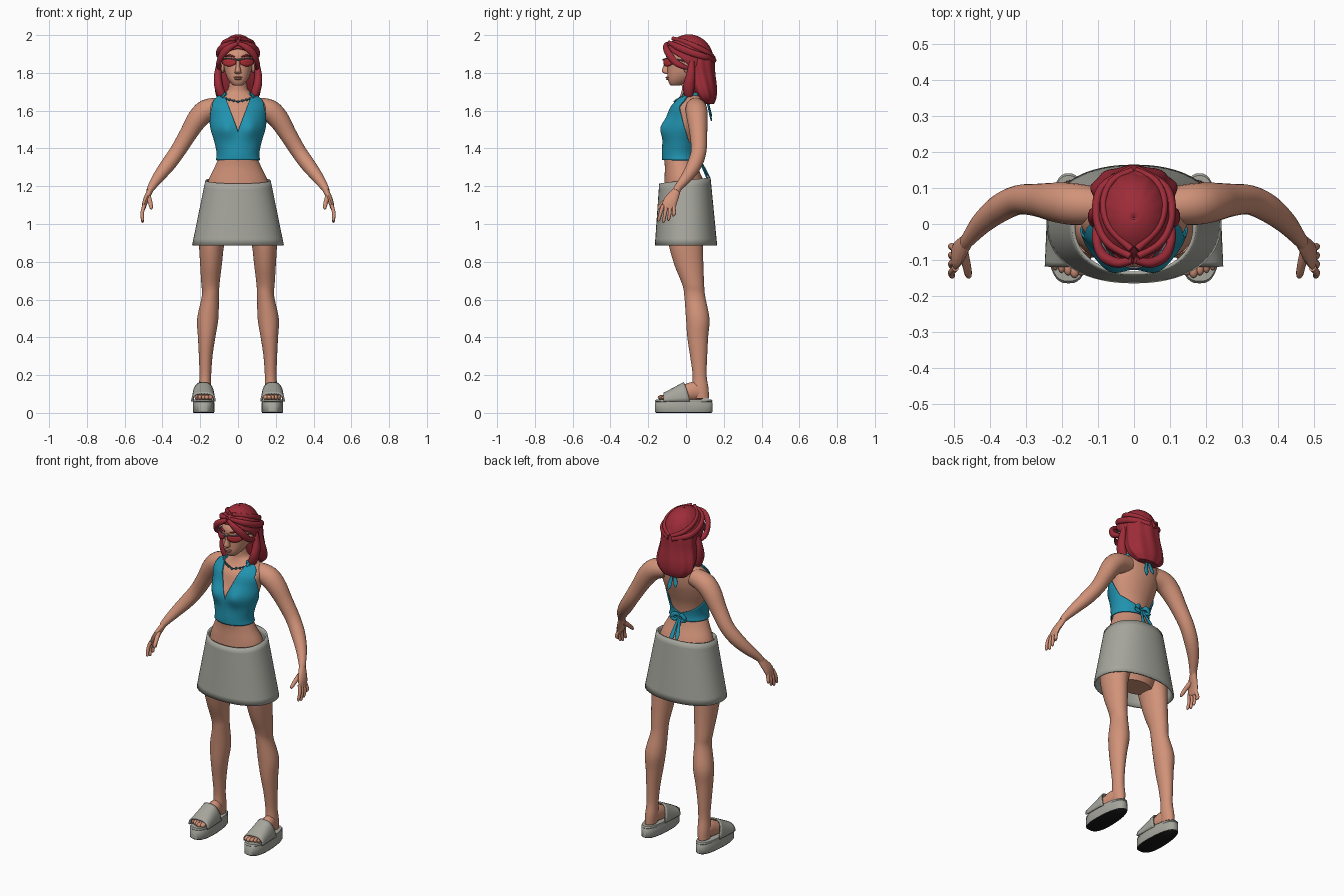
import bpy, bmesh
from math import sin, cos, asin, pi, radians, exp, copysign
from mathutils import Vector, Matrix

if "Cube" in bpy.data.objects:
    bpy.data.objects.remove(bpy.data.objects["Cube"])


def material(name, *rgb):
    m = bpy.data.materials.new(name)
    m.use_nodes = True
    m.diffuse_color = (*rgb, 1)
    m.node_tree.nodes["Principled BSDF"].inputs["Base Color"].default_value = (*rgb, 1)
    return m


SKIN = material("warm skin", .64, .29, .19)
LIPS = material("lip rose", .5, .19, .14)
HAIR = material("red hair", .34, .025, .04)
TEAL = material("teal fabric", .015, .29, .43)
BEAD = material("dark teal bead", .01, .1, .15)
GREY = material("warm grey", .38, .38, .34)
BLACK = material("black sole", .01, .01, .01)
LENS = material("red lens", .45, .03, .04)
FRAME = material("slate frame", .13, .16, .2)


def spline(pts, k=5):
    """Smooth curve through tuples of any length."""
    out = []
    for i in range(len(pts) - 1):
        four = zip(pts[max(i - 1, 0)], pts[i], pts[i + 1], pts[min(i + 2, len(pts) - 1)])
        four = list(four)
        for j in range(k):
            t = j / k
            out.append(tuple(b + t * (c - a) / 2 + t * t * (a - 2.5 * b + 2 * c - d / 2)
                             + t ** 3 * (1.5 * (b - c) + (d - a) / 2) for a, b, c, d in four))
    return out + [tuple(pts[-1])]


def lerp(table, v):
    """Row of a table, keyed by its rising first column."""
    for lo, hi in zip(table, table[1:]):
        if v <= hi[0]:
            f = max(0, (v - lo[0]) / (hi[0] - lo[0]))
            return [a + f * (b - a) for a, b in zip(lo, hi)][1:]
    return list(table[-1][1:])


def finish(bm, name, mat, mirror=False, thick=0):
    me = bpy.data.meshes.new(name)
    bmesh.ops.recalc_face_normals(bm, faces=bm.faces)
    bm.to_mesh(me)
    bm.free()
    me.materials.append(mat)
    me.shade_smooth()
    me.set_sharp_from_angle(angle=radians(50))
    ob = bpy.data.objects.new(name, me)
    bpy.context.collection.objects.link(ob)
    if thick:
        mod = ob.modifiers.new("Thickness", "SOLIDIFY")
        mod.thickness, mod.offset = thick, 0
    if mirror:
        ob.modifiers.new("Mirror", "MIRROR")
    return ob


def skin_rows(name, rows, mat, closed=True, **kw):
    """Join rows of points with quads; closed rows also get end caps."""
    bm = bmesh.new()
    grid = [[bm.verts.new(p) for p in row] for row in rows]
    n = len(grid[0])
    for a, b in zip(grid, grid[1:]):
        for i in range(n if closed else n - 1):
            j = (i + 1) % n
            bm.faces.new((a[i], a[j], b[j], b[i]))
    if closed and not kw.get("thick"):
        bm.faces.new(grid[0])
        bm.faces.new(grid[-1])
    return finish(bm, name, mat, **kw)


def power(v, p):
    return copysign(abs(v) ** p, v)


def loft(name, stations, mat, p=1, ripple=0, waves=9, n=36, **kw):
    """Stacked level ovals: z, cx, cy, rx, ry."""
    rows = []
    for z, cx, cy, rx, ry in spline(stations):
        row = []
        for i in range(n):
            t = 2 * pi * i / n
            r = 1 + ripple * cos(waves * t + 9 * z)
            row.append((cx + r * rx * power(sin(t), p), cy - r * ry * power(cos(t), p), z))
        rows.append(row)
    return skin_rows(name, rows, mat, **kw)


def tube(name, path, mat, ref=(0, 0, 1), n=14, **kw):
    """Sweep an oval along x, y, z, radius along ref, other radius."""
    pts = spline([q if len(q) == 5 else (*q, q[3]) for q in path])
    rows = []
    for i, q in enumerate(pts):
        d = (Vector(pts[min(i + 1, len(pts) - 1)][:3]) - Vector(pts[max(i - 1, 0)][:3])).normalized()
        a = Vector(ref)
        a = (a - d * a.dot(d)).normalized()
        b = d.cross(a)
        rows.append([Vector(q[:3]) + a * q[3] * cos(2 * pi * k / n) + b * q[4] * sin(2 * pi * k / n)
                     for k in range(n)])
    return skin_rows(name, rows, mat, **kw)


def blobs(name, items, mat, **kw):
    bm = bmesh.new()
    for loc, size in items:
        bmesh.ops.create_uvsphere(bm, u_segments=16, v_segments=10, radius=1,
                                  matrix=Matrix.Translation(loc) @ Matrix.Diagonal((*size, 1)))
    return finish(bm, name, mat, **kw)


# Torso: z, rx, cy, ry
TORSO = spline([(.9, .1, .01, .07), (1, .17, 0, .11), (1.1, .175, 0, .12), (1.22, .16, -.01, .105),
                (1.3, .124, -.025, .087), (1.36, .102, -.034, .083), (1.43, .113, -.028, .086),
                (1.5, .134, -.015, .096), (1.56, .142, .003, .096), (1.62, .148, .015, .09),
                (1.66, .125, .03, .073), (1.69, .078, .033, .06), (1.72, .05, .028, .05),
                (1.8, .046, .02, .048)])


def body(t, z, off=0):
    rx, cy, ry = lerp(TORSO, z)
    x = (rx + off) * sin(t)
    bust = .024 * exp(-((abs(x) - .065) / .045) ** 2 - ((z - 1.51) / .055) ** 2) * (cos(t) > 0)
    return x, cy - (ry + off) * cos(t) - bust, z


skin_rows("torso", [[body(2 * pi * i / 48, s[0]) for i in range(48)] for s in TORSO], SKIN)

# Halter top: each level runs from the neckline to the open back
EDGE = [(1.34, 180), (1.38, 180), (1.4, 150), (1.44, 115), (1.5, 96), (1.56, 77), (1.62, 60), (1.69, 72)]
rows = []
for i in range(43):
    z = 1.338 + i * .35 / 42
    inner = asin(min(.95, max(0, z - 1.49) * .35 / lerp(TORSO, z)[0]))
    outer = radians(lerp(EDGE, z)[0])
    rows.append([body(inner + (outer - inner) * k / 24, z, .008) for k in range(25)])
skin_rows("halter_top", rows, TEAL, closed=False, mirror=True, thick=.006)
tube("neck_strap", [(*body(radians(a), 1.685, .004), .012, .006) for a in (45, 75, 110, 145, 180)],
     TEAL, mirror=True)

# Bows and hanging ties at the neck and lower back
for label, y, z, drop, back in (("neck", .11, 1.665, .12, .025), ("waist", .06, 1.365, .15, .065)):
    blobs(label + "_knot", [((0, y, z), (.014, .012, .014))], TEAL)
    tube(label + "_bow", [(0, y, z, .006), (.025, y + .015, z + .012, .013, .006),
                          (.045, y + .015, z - .012, .013, .006), (.022, y + .015, z - .022, .009, .005),
                          (.002, y, z, .005)], TEAL, mirror=True)
    for side in (-1, 1):
        fall = drop * (1 if side > 0 else .8)
        tube(label + "_tie", [(0, y, z, .006), (.012 * side, y + back * .4, z - fall * .4, .009, .005),
                              (.02 * side, y + back * .8, z - fall * .8, .013, .005),
                              (.024 * side, y + back, z - fall, .003)], TEAL, ref=(1, 0, 0))

# Skirt
rows = []
for k in range(11):
    f = k / 10
    rows.append([((.168 + .07 * f) * power(sin(t), .9), -.006 + .006 * f - (.131 + .029 * f) * power(cos(t), .9),
                  (1.23 - .016 * cos(t)) * (1 - f) + .887 * f) for t in (2 * pi * i / 56 for i in range(56))])
skin_rows("skirt", rows, GREY, thick=.01)

# Legs, feet and toes
loft("legs", [(1.08, .1, .01, .08, .1), (.95, .13, 0, .075, .095), (.885, .14, 0, .066, .09),
              (.78, .143, .016, .057, .076), (.68, .146, .038, .048, .058), (.62, .146, .046, .045, .055),
              (.5, .16, .062, .056, .062), (.4, .166, .062, .046, .055), (.3, .171, .067, .036, .045),
              (.2, .173, .072, .031, .037), (.13, .175, .076, .033, .043), (.075, .177, .08, .03, .042)],
     SKIN, mirror=True)
tube("feet", [(.178, .1, .1, .025, .03), (.178, .05, .115, .034, .05), (.18, -.01, .105, .042, .042),
              (.183, -.07, .088, .048, .024), (.184, -.115, .08, .046, .014)], SKIN, ref=(1, 0, 0), mirror=True)
blobs("toes", [((.147 + .018 * i, -.128 + .007 * abs(i - 1), .082), (.015 - .0015 * i, .022, .013))
               for i in range(5)], SKIN, mirror=True)

# Platform sandals
rows = []
for z, s in ((0, .95), (.006, 1), (.054, 1), (.058, .97), (.062, 1), (.07, .96)):
    row = []
    for i in range(40):
        t = 2 * pi * i / 40
        y = -.153 * power(cos(t), .85)
        row.append((.182 + s * (.056 - .045 * y) * power(sin(t), .75), -.012 + s * y, z))
    rows.append(row)
sandal = skin_rows("platform_soles", rows, GREY, mirror=True)
sandal.data.materials.append(BLACK)
for f in sandal.data.polygons:
    if f.center.z < .004:
        f.material_index = 1
rows = []
for k in range(9):
    f = k / 8
    rows.append([(.183 - (.061 - .006 * f) * power(cos(a), .7),
                  -.118 + .138 * f - .03 * f * sin(a), .06 + (.042 + .058 * f) * power(sin(a), .75))
                 for a in (pi * i / 20 for i in range(21))])
skin_rows("sandal_straps", rows, GREY, closed=False, mirror=True, thick=.008)

# Arms and hands
tube("arms", [(.09, .05, 1.62, .05), (.165, .055, 1.602, .058), (.215, .06, 1.555, .055),
              (.265, .066, 1.475, .046), (.32, .067, 1.385, .041), (.37, .045, 1.315, .039),
              (.42, .005, 1.25, .031), (.458, -.04, 1.195, .021), (.468, -.052, 1.175, .021, .017)],
     SKIN, ref=(0, 1, 0), n=24, mirror=True)
tube("palms", [(.462, -.045, 1.185, .019, .016), (.478, -.066, 1.15, .03, .016), (.492, -.085, 1.115, .037, .014),
               (.499, -.094, 1.085, .034, .01), (.5, -.096, 1.078, .026, .005)], SKIN, ref=(0, 1, 0), mirror=True)
for i, tip in enumerate((1.015, 1.008, 1.018, 1.04)):
    y = -.122 + .018 * i
    tube("finger", [(.496, y, 1.1, .01), (.507, y - .012 + .006 * i, 1.06, .0095),
                    (.505, y - .022 + .008 * i, tip + .008, .008), (.503, y - .023 + .008 * i, tip, .003)],
         SKIN, ref=(0, 1, 0), n=10, mirror=True)
tube("thumbs", [(.474, -.08, 1.145, .014), (.465, -.115, 1.115, .012), (.46, -.14, 1.09, .01),
                (.458, -.148, 1.078, .004)], SKIN, ref=(0, 1, 0), n=10, mirror=True)

# Head and face
loft("head", [(1.732, 0, -.058, .02, .02), (1.742, 0, -.05, .034, .038), (1.765, 0, -.034, .052, .062),
              (1.8, 0, -.008, .068, .09), (1.85, 0, .008, .077, .106), (1.9, 0, .015, .08, .112),
              (1.95, 0, .02, .06, .08), (1.98, 0, .02, .03, .04)], SKIN, p=.85)
loft("nose", [(1.875, 0, -.094, .009, .012), (1.84, 0, -.1, .01, .018), (1.812, 0, -.104, .016, .024),
              (1.8, 0, -.1, .017, .02), (1.794, 0, -.095, .008, .008)], SKIN, n=16)
blobs("lips", [((0, -.097, 1.776), (.024, .011, .005)), ((0, -.095, 1.768), (.02, .011, .006))], LIPS)
blobs("ears", [((.081, .005, 1.832), (.01, .02, .032))], SKIN, mirror=True)
tube("eyebrows", [(.018, -.102, 1.884, .004), (.045, -.092, 1.892, .005), (.07, -.062, 1.886, .003)],
     HAIR, mirror=True)

# Sunglasses
rows = []
for i in range(9):
    x = .01 + .072 * i / 8
    top, low = 1.876 - .004 * (i / 8), 1.858 - .024 * sin(pi * (.12 + .74 * i / 8))
    rows.append([(x, -.117 + 7 * x * x, low + (top - low) * k / 3) for k in range(4)])
skin_rows("lenses", rows, LENS, closed=False, mirror=True, thick=.006)
tube("glasses_frame", [(0, -.121, 1.868, .004), (.012, -.12, 1.871, .004), (.05, -.102, 1.876, .003),
                       (.083, -.068, 1.872, .005), (.09, 0, 1.862, .003)], FRAME, n=8, mirror=True)

# Necklace
blobs("necklace_beads", [(body(radians(a), 1.648 + abs(a) * .0005, .006), (.007, .006, .007))
                         for a in range(-80, 81, 10)], BEAD)
tube("necklace_cord", [(*body(radians(a), 1.648 + a * .0005, .003), .003) for a in range(0, 91, 15)],
     BEAD, n=8, mirror=True)

# Hair: scalp with a hairline, back fall, swept strands and loose locks
LINE = [(0, 28), (35, 22), (70, 6), (100, -20), (180, -40)]
rows = []
for i in range(15):
    row = []
    for j in range(64):
        t = 2 * pi * j / 64
        low = lerp(LINE, min(j, 64 - j) * 360 / 64)[0]
        e = radians(low + (89 - low) * i / 14)
        r = 1 + .012 * cos(16 * t) * cos(e)
        row.append((.103 * r * sin(t) * cos(e), .015 - .126 * r * cos(t) * cos(e), 1.866 + .134 * sin(e)))
    rows.append(row)
skin_rows("scalp_hair", rows, HAIR, thick=.008)
loft("back_hair", [(1.94, 0, .06, .05, .05), (1.89, 0, .068, .096, .078), (1.8, 0, .075, .108, .078),
                   (1.72, 0, .092, .119, .07), (1.67, 0, .105, .108, .055), (1.635, 0, .118, .07, .03)],
     HAIR, ripple=.03, n=72)
LOCKS = {
    "front_locks": [(.004, -.1, 1.955, .01), (.045, -.108, 1.935, .018, .014), (.082, -.092, 1.9, .02, .015),
                    (.1, -.06, 1.86, .018, .013), (.102, -.02, 1.835, .014), (.095, .03, 1.82, .006)],
    "swept_strands": [(.01, -.09, 1.962, .01), (.075, -.05, 1.94, .018, .012), (.104, .02, 1.91, .018, .012),
                      (.09, .1, 1.885, .017, .012), (.01, .15, 1.865, .014, .012)],
    "crown_strands": [(.008, -.07, 1.983, .01), (.068, -.01, 1.963, .015, .01), (.085, .06, 1.935, .015, .01),
                      (.06, .12, 1.905, .013, .01), (.005, .148, 1.88, .01)]}
for name, path in LOCKS.items():
    tube(name, path, HAIR, mirror=True)
tube("side_locks", [(.095, .03, 1.86, .016), (.107, .025, 1.79, .024, .02), (.102, .015, 1.73, .03, .024),
                    (.085, .015, 1.68, .024, .022), (.07, .02, 1.645, .006)], HAIR, ref=(0, 1, 0), mirror=True)
